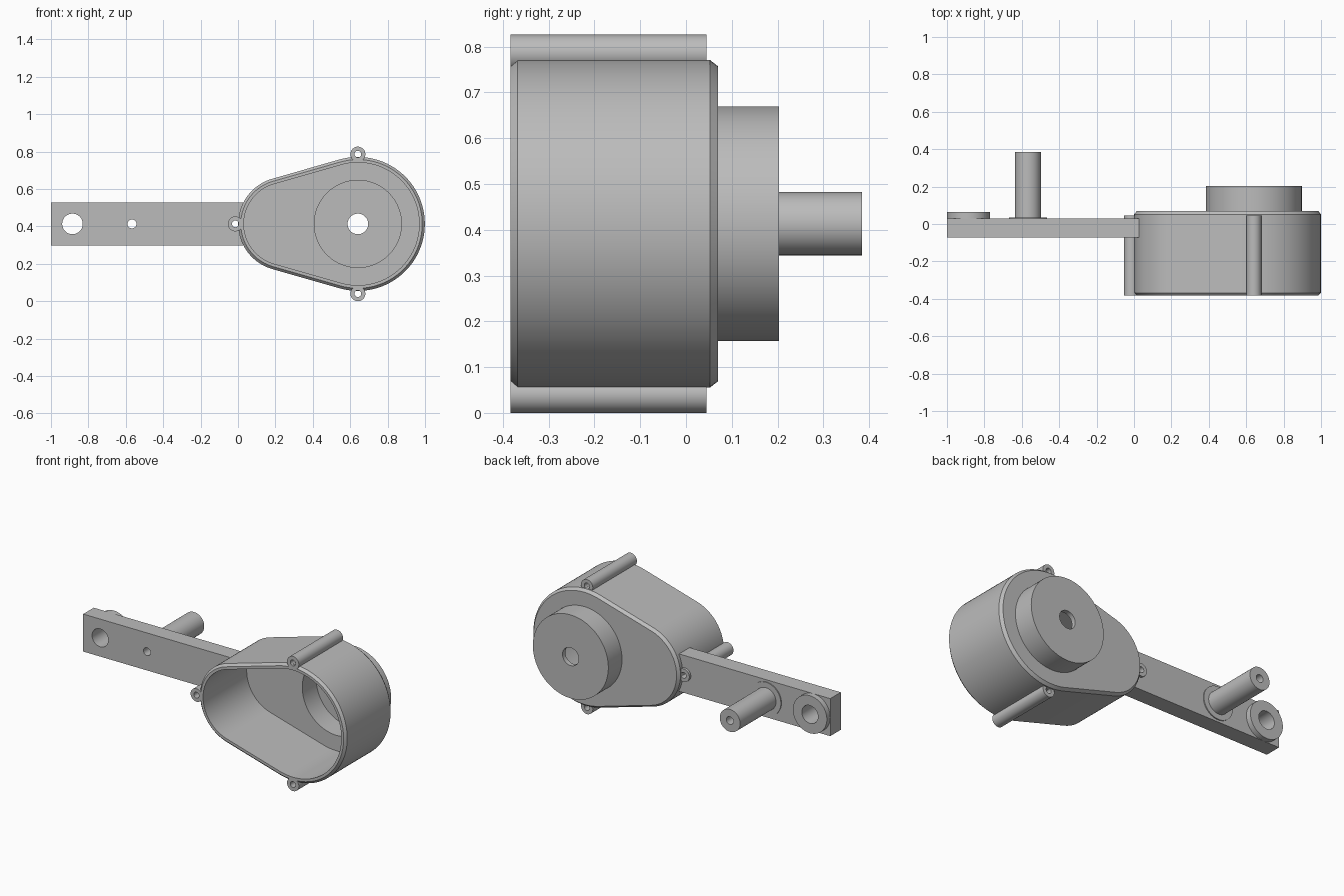
import bpy, bmesh, math

if "Cube" in bpy.data.objects:
    bpy.data.objects.remove(bpy.data.objects["Cube"])

grey = bpy.data.materials.new("plain grey")
grey.use_nodes = True
grey.diffuse_color = (0.5, 0.5, 0.5, 1)
grey.node_tree.nodes["Principled BSDF"].inputs["Base Color"].default_value = (0.5, 0.5, 0.5, 1)

MID = 0.413            # height of the centre line
BIG = (0.641, 0.358)   # x and radius of the large end of the case
SMALL = (0.252, 0.251) # x and radius of the small end


def loft(name, rings):
    """Solid through rings of equal point count, each a list of (x, y, z)."""
    bm = bmesh.new()
    rows = [[bm.verts.new(p) for p in ring] for ring in rings]
    n = len(rows[0])
    for a, b in zip(rows, rows[1:]):
        for i in range(n):
            j = (i + 1) % n
            bm.faces.new((a[i], a[j], b[j], b[i]))
    bm.faces.new(rows[0])
    bm.faces.new(rows[-1])
    bmesh.ops.recalc_face_normals(bm, faces=bm.faces)
    mesh = bpy.data.meshes.new(name)
    bm.to_mesh(mesh)
    bm.free()
    mesh.materials.append(grey)
    ob = bpy.data.objects.new(name, mesh)
    bpy.context.collection.objects.link(ob)
    return ob


def arc(cx, r, start, end, y, steps):
    angles = [start + (end - start) * i / steps for i in range(steps + 1)]
    return [(cx + r * math.cos(a), y, MID + r * math.sin(a)) for a in angles]


def teardrop(inset, y):
    """Two arcs joined by their common tangents."""
    t = math.acos((BIG[1] - SMALL[1]) / (BIG[0] - SMALL[0]))
    t = math.pi - t
    return (arc(BIG[0], BIG[1] - inset, -t, t, y, 56)
            + arc(SMALL[0], SMALL[1] - inset, t, 2 * math.pi - t, y, 40))


def rod(name, x, z, r, y0, y1, n=64):
    def ring(y):
        return [(x + r * math.cos(i * math.tau / n), y, z + r * math.sin(i * math.tau / n))
                for i in range(n)]
    return loft(name, [ring(y0), ring(y1)])


def cut(ob, *cutters):
    for c in cutters:
        c.hide_render = True
        mod = ob.modifiers.new("cut", 'BOOLEAN')
        mod.operation = 'DIFFERENCE'
        mod.solver = 'EXACT'
        mod.object = c
        bpy.context.view_layer.objects.active = ob
        bpy.ops.object.modifier_apply(modifier=mod.name)
        bpy.data.objects.remove(c)


# Hollow case, open at the front, with chamfered rims
case = loft("case", [teardrop(0.014, -0.383), teardrop(0, -0.368),
                     teardrop(0, 0.052), teardrop(0.014, 0.07)])
cut(case, loft("cavity", [teardrop(0.03, -0.5), teardrop(0.03, 0.04)]),
    rod("recess", BIG[0], MID, 0.233, -0.1, 0.18, 96))

# Round cup on the back of the case
cup = rod("motor_cup", BIG[0], MID, 0.256, 0.045, 0.203, 96)
cut(cup, rod("recess", BIG[0], MID, 0.233, -0.1, 0.175, 96),
    rod("shaft_hole", BIG[0], MID, 0.055, 0, 0.4))

# Screw tubes around the case
parts = [case, cup]
EAR_X = -0.014
for name, x, z in (("top_screw_tube", BIG[0], 0.786), ("bottom_screw_tube", BIG[0], 0.04),
                   ("side_screw_tube", EAR_X, MID)):
    tube = rod(name, x, z, 0.04, -0.383, 0.045, 40)
    cut(tube, rod("screw_hole", x, z, 0.018, -0.5, 0.5, 32))
    parts.append(tube)

# Flat arm
def slab(x):
    return [(x, y, MID + s * 0.115) for y, s in ((-0.072, -1), (0.03, -1), (0.03, 1), (-0.072, 1))]

PIN_X, EYE_X = -0.567, -0.885
arm = loft("arm", [slab(-1), slab(0.026)])
cut(arm, rod("hole", PIN_X, MID, 0.024, -0.5, 0.5, 32),
    rod("hole", EYE_X, MID, 0.055, -0.5, 0.5, 48),
    rod("hole", EAR_X, MID, 0.018, -0.5, 0.5, 32))
parts.append(arm)

# Drilled collars and pin on the back of the arm
for name, x, r, y1, hole in (("end_collar", EYE_X, 0.115, 0.063, 0.055),
                             ("pin_washer", PIN_X, 0.102, 0.036, 0.024),
                             ("pin", PIN_X, 0.069, 0.384, 0.024)):
    ob = rod(name, x, MID, r, 0.03, y1)
    cut(ob, rod("hole", x, MID, hole, -0.5, 0.5, 48 if hole > 0.05 else 32))
    parts.append(ob)

# Smooth round walls, sharp rims
bpy.ops.object.select_all(action='DESELECT')
for ob in parts:
    ob.select_set(True)
bpy.context.view_layer.objects.active = case
bpy.ops.object.shade_smooth_by_angle(angle=math.radians(25))
